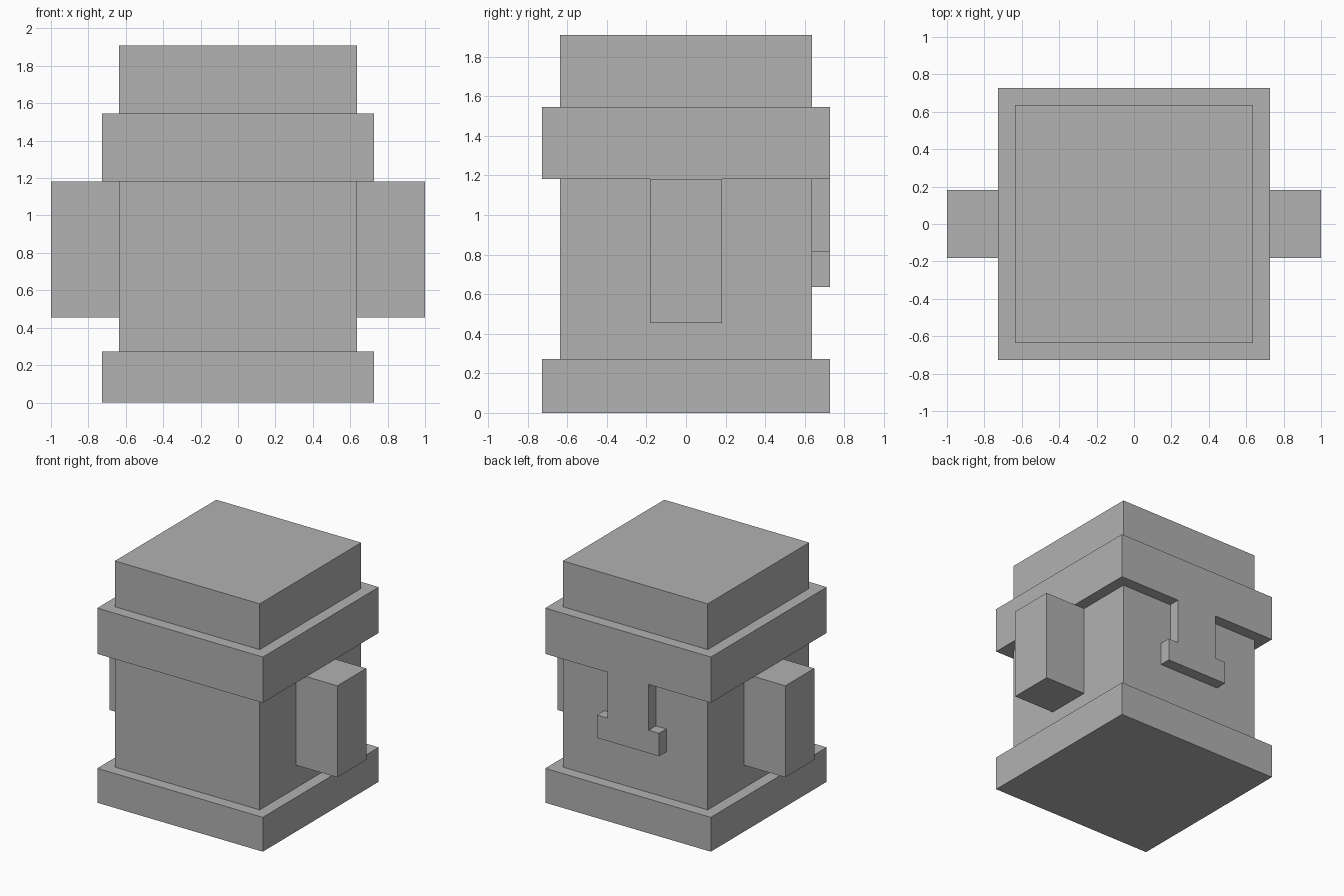
import bpy
import bmesh
from mathutils import Vector

U = 1 / 11  # grid module: the model is 22 modules wide

cube = bpy.data.objects.get("Cube")
if cube:
    bpy.data.objects.remove(cube, do_unlink=True)

COLOUR = (0.445, 0.445, 0.445, 1)
grey = bpy.data.materials.new("plain grey")
grey.use_nodes = True
grey.diffuse_color = COLOUR
grey.node_tree.nodes["Principled BSDF"].inputs["Base Color"].default_value = COLOUR


def finish(name, bm):
    bmesh.ops.recalc_face_normals(bm, faces=bm.faces)
    mesh = bpy.data.meshes.new(name)
    bm.to_mesh(mesh)
    bm.free()
    mesh.materials.append(grey)
    obj = bpy.data.objects.new(name, mesh)
    bpy.context.collection.objects.link(obj)
    return obj


def box(name, x, y, z):
    """Box from (low, high) module ranges on each axis."""
    bm = bmesh.new()
    bmesh.ops.create_cube(bm, size=1)
    for v in bm.verts:
        v.co = Vector([(lo + (hi - lo) * (c + 0.5)) * U
                       for c, (lo, hi) in zip(v.co, (x, y, z))])
    return finish(name, bm)


# Stacked square blocks: name, half width, bottom, top
for name, half, low, high in (("base", 8, 0, 3), ("body", 7, 3, 13),
                              ("brim", 8, 13, 17), ("crown", 7, 17, 21)):
    box(name, (-half, half), (-half, half), (low, high))

# Arms on both sides
box("left_arm", (7, 11), (-2, 2), (5, 13))
box("right_arm", (-11, -7), (-2, 2), (5, 13))

# Back tab: half profile mirrored into an upside-down T, hanging below the brim
half_profile = [(2, 13), (2, 9), (3, 9), (3, 7)]
outline = half_profile + [(-x, z) for x, z in reversed(half_profile)]
bm = bmesh.new()
face = bm.faces.new([bm.verts.new((x * U, 7 * U, z * U)) for x, z in outline])
result = bmesh.ops.extrude_face_region(bm, geom=[face])
moved = [g for g in result["geom"] if isinstance(g, bmesh.types.BMVert)]
bmesh.ops.translate(bm, verts=moved, vec=(0, U, 0))
finish("back_tab", bm)
